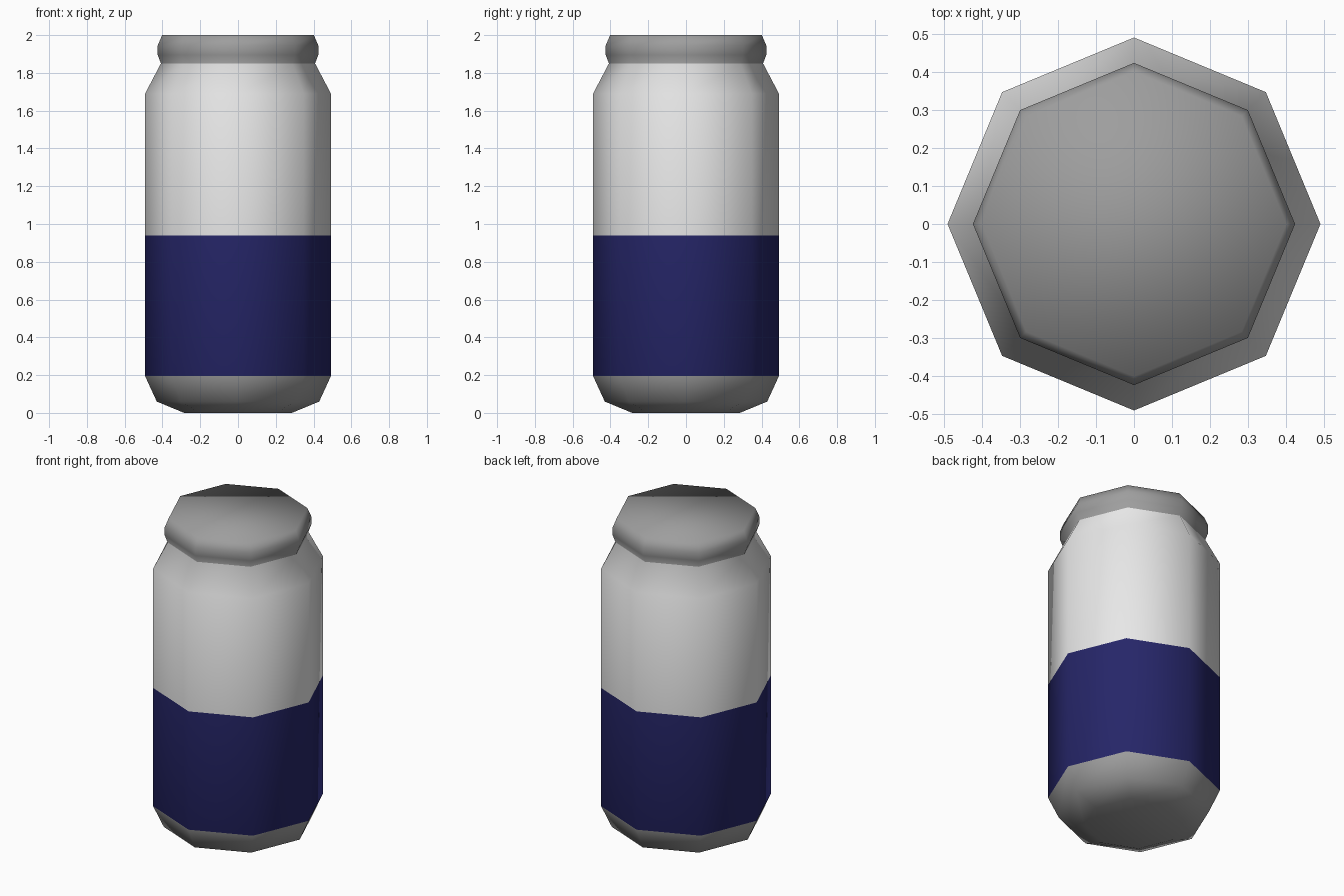
import bpy
import bmesh
from math import cos, sin, pi

cube = bpy.data.objects.get("Cube")
if cube:
    bpy.data.objects.remove(cube, do_unlink=True)

SIDES = 8


def make_material(name, color):
    mat = bpy.data.materials.new(name)
    mat.use_nodes = True
    mat.diffuse_color = color
    bsdf = next(n for n in mat.node_tree.nodes if n.type == 'BSDF_PRINCIPLED')
    bsdf.inputs["Base Color"].default_value = color
    return mat


metal = make_material("grey metal", (0.34, 0.34, 0.34, 1))
white = make_material("white paint", (0.8, 0.8, 0.8, 1))
blue = make_material("navy blue paint", (0.019, 0.019, 0.14, 1))

# Can outline from base to lid: radius, height
profile = [(0.285, 0), (0.43, 0.06), (0.492, 0.195), (0.492, 0.94),
           (0.492, 1.69), (0.408, 1.85), (0.425, 1.895), (0.425, 1.945),
           (0.402, 2)]

# Stacked octagonal rings joined by quads, closed by flat base and lid
bm = bmesh.new()
rings = [[bm.verts.new((r * cos(2 * pi * i / SIDES), r * sin(2 * pi * i / SIDES), z))
          for i in range(SIDES)] for r, z in profile]
for low, high in zip(rings, rings[1:]):
    for i in range(SIDES):
        j = (i + 1) % SIDES
        bm.faces.new((low[i], low[j], high[j], high[i]))
bm.faces.new(rings[0][::-1])
bm.faces.new(rings[-1])

# Metal ends, navy lower band, white upper body and shoulder
for face in bm.faces:
    face.smooth = True
    z = face.calc_center_median().z
    if 0.195 < z < 0.94:
        face.material_index = 2
    elif 0.94 < z < 1.85:
        face.material_index = 1

mesh = bpy.data.meshes.new("drink_can")
bm.to_mesh(mesh)
bm.free()
for mat in (metal, white, blue):
    mesh.materials.append(mat)
can = bpy.data.objects.new("drink_can", mesh)
bpy.context.collection.objects.link(can)
